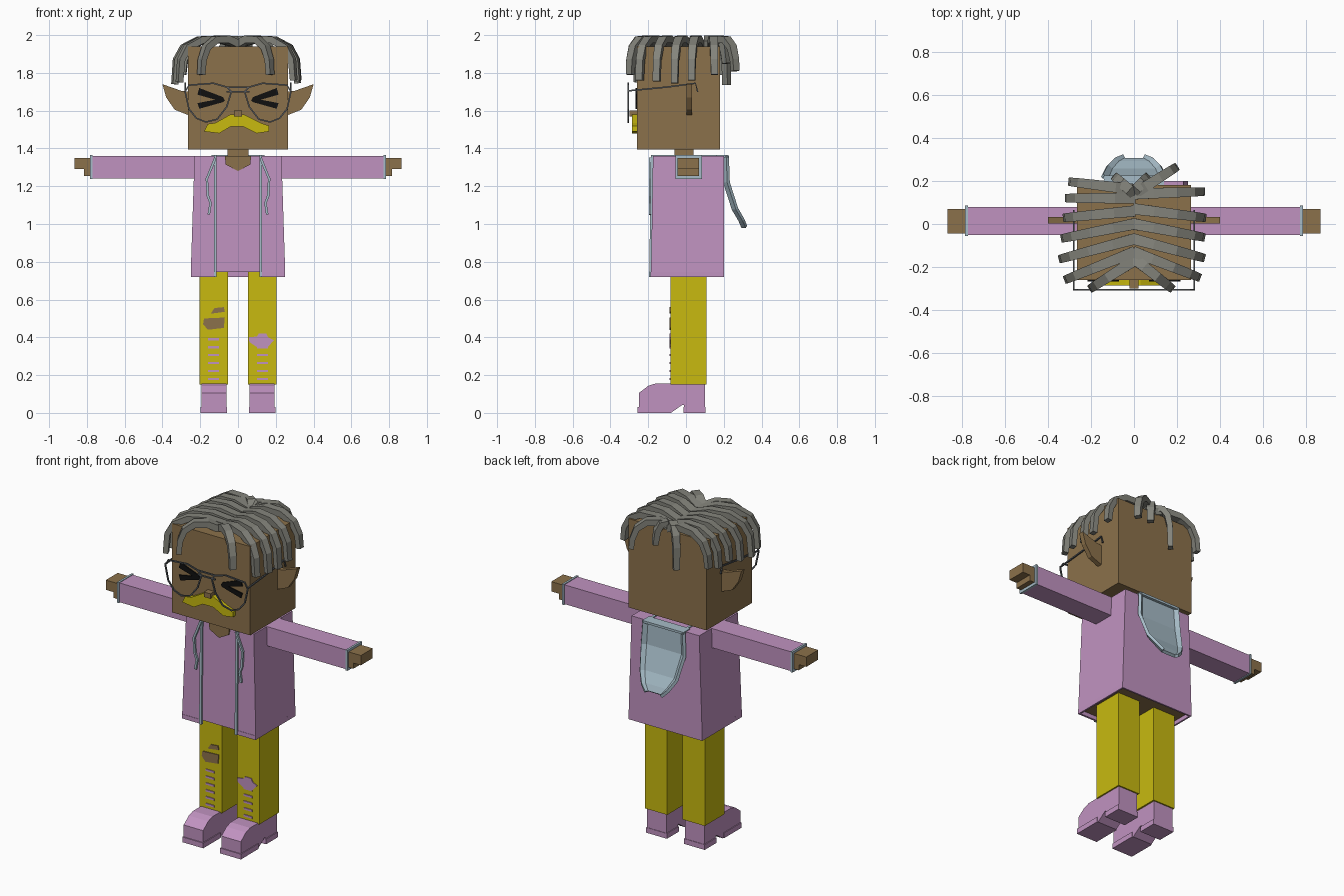
import bpy
import bmesh
from mathutils import Vector

default_cube = bpy.data.objects.get("Cube")
if default_cube:
    bpy.data.objects.remove(default_cube, do_unlink=True)


def material(name, red, green, blue):
    mat = bpy.data.materials.new(name)
    mat.use_nodes = True
    color = (red, green, blue, 1)
    mat.diffuse_color = color
    mat.node_tree.nodes["Principled BSDF"].inputs["Base Color"].default_value = color
    return mat


SKIN = material("brown_skin", 0.26, 0.165, 0.07)
PINK = material("pink_cloth", 0.53, 0.29, 0.53)
YELLOW = material("yellow", 0.58, 0.49, 0.005)
HAIR = material("grey_hair", 0.23, 0.23, 0.2)
BLUE = material("pale_blue", 0.38, 0.5, 0.57)
BLACK = material("black", 0.005, 0.005, 0.005)
FRAME = material("dark_grey_wire", 0.1, 0.11, 0.12)


def finish(name, bm, mat):
    bmesh.ops.recalc_face_normals(bm, faces=bm.faces)
    mesh = bpy.data.meshes.new(name)
    bm.to_mesh(mesh)
    bm.free()
    mesh.materials.append(mat)
    obj = bpy.data.objects.new(name, mesh)
    bpy.context.scene.collection.objects.link(obj)
    return obj


def loft(name, rings, mat):
    """Join rings of points with quads and cap both ends."""
    bm = bmesh.new()
    loops = [[bm.verts.new(p) for p in ring] for ring in rings]
    count = len(loops[0])
    for a, b in zip(loops, loops[1:]):
        for i in range(count):
            j = (i + 1) % count
            bm.faces.new((a[i], a[j], b[j], b[i]))
    bm.faces.new(loops[0])
    bm.faces.new(loops[-1])
    return finish(name, bm, mat)


def rectangle(x, y, z):
    return [(x[i], y[j], z) for i, j in ((0, 0), (1, 0), (1, 1), (0, 1))]


def box(name, x, y, z, mat):
    return loft(name, [rectangle(x, y, z[0]), rectangle(x, y, z[1])], mat)


def front_plate(name, outline, y, mat, side=1):
    return loft(name, [[(side * px, d, pz) for px, pz in outline] for d in y], mat)


def sweep(name, path, across, width, thick, mat, taper=1.0):
    """Run a rectangular section along a path."""
    path = [Vector(p) for p in path]
    across = Vector(across).normalized()
    rings = []
    for i, p in enumerate(path):
        tangent = path[min(i + 1, len(path) - 1)] - path[max(i - 1, 0)]
        up = tangent.cross(across).normalized()
        scale = 1 + (taper - 1) * i / (len(path) - 1)
        a, u = across * width * scale / 2, up * thick * scale / 2
        rings.append([p + a + u, p - a + u, p - a - u, p + a - u])
    return loft(name, rings, mat)


def sided(x, side):
    return (x[0] * side, x[1] * side)


# Head, neck, nose and moustache
box("head", (-0.265, 0.265), (-0.26, 0.18), (1.395, 1.94), SKIN)
box("neck", (-0.055, 0.055), (-0.06, 0.04), (1.35, 1.4), SKIN)
box("nose", (-0.022, 0.022), (-0.3, -0.26), (1.57, 1.6), SKIN)
front_plate("moustache",
            [(-0.18, 1.49), (-0.16, 1.53), (-0.12, 1.535), (-0.04, 1.58), (0.03, 1.58),
             (0.12, 1.535), (0.165, 1.52), (0.165, 1.49), (0.1, 1.48), (0.03, 1.515),
             (-0.04, 1.515), (-0.1, 1.48)], (-0.285, -0.26), YELLOW)

# Torso, with a hem that hangs below the core and opens at the front
core = loft("jacket", [rectangle((-0.25, 0.25), (-0.185, 0.2), 0.745),
                       rectangle((-0.23, 0.23), (-0.175, 0.2), 1.36)], PINK)
core.data.materials.append(SKIN)
for face in core.data.polygons:
    face.material_index = int(face.normal.z < -0.9)
HEM = (0.72, 0.746)
box("hem_back", (-0.25, 0.25), (0.19, 0.2), HEM, PINK)
front_plate("neckline", [(-0.07, 1.361), (0.07, 1.361), (0.065, 1.315), (0, 1.28), (-0.065, 1.315)],
            (-0.184, -0.17), SKIN)

# Hood hanging behind, a scooped sheet with a raised rim
bm = bmesh.new()
rows = []
for z, y, half in ((1.36, 0.2, 0.14), (1.22, 0.205, 0.148), (1.08, 0.25, 0.125),
                   (1.02, 0.285, 0.09), (0.985, 0.3, 0.055)):
    rows.append([bm.verts.new((half * f, y + rim, z))
                 for f, rim in ((-1, 0.02), (-0.82, 0), (0.82, 0), (1, 0.02))])
for a, b in zip(rows, rows[1:]):
    for i in range(3):
        bm.faces.new((a[i], a[i + 1], b[i + 1], b[i]))
hood = finish("hood", bm, BLUE)
shell = hood.modifiers.new("thickness", "SOLIDIFY")
shell.thickness = 0.018
shell.offset = 0
box("hood_collar", (-0.14, 0.14), (0.16, 0.225), (1.352, 1.366), BLUE)

# Paired parts
for label, s in (("left", 1), ("right", -1)):
    # Jacket hem, trim and drawstring
    box(label + "_hem_side", sided((0.24, 0.25), s), (-0.185, 0.2), HEM, PINK)
    box(label + "_hem_front", sided((0.12, 0.25), s), (-0.187, -0.175), HEM, PINK)
    loft(label + "_jacket_trim", [rectangle(sided((0.113, 0.128), s), (-0.195, -0.18), 0.72),
                                  rectangle(sided((0.113, 0.128), s), (-0.185, -0.17), 1.366)], BLUE)
    box(label + "_shoulder_trim", sided((0.113, 0.128), s), (-0.18, 0.2), (1.358, 1.366), BLUE)
    sweep(label + "_drawstring",
          [(s * x, -0.19, z) for x, z in ((0.12, 1.35), (0.14, 1.3), (0.165, 1.24),
                                          (0.16, 1.15), (0.145, 1.11), (0.155, 1.05))],
          (0, 1, 0), 0.012, 0.013, BLUE)

    # Arm, cuff and hand
    box(label + "_sleeve", sided((0.2, 0.775), s), (-0.05, 0.08), (1.242, 1.36), PINK)
    box(label + "_cuff", sided((0.77, 0.783), s), (-0.056, 0.086), (1.238, 1.364), BLUE)
    box(label + "_hand", sided((0.78, 0.866), s), (-0.045, 0.07), (1.29, 1.35), SKIN)
    box(label + "_palm", sided((0.78, 0.815), s), (-0.045, 0.07), (1.255, 1.292), SKIN)

    # Leg and shoe
    box(label + "_trouser_leg", sided((0.052, 0.203), s), (-0.083, 0.108), (0.15, 0.75), YELLOW)
    profile = [(0.1, 0), (0.1, 0.156), (-0.16, 0.156), (-0.2, 0.143), (-0.25, 0.105),
               (-0.25, 0), (-0.08, 0), (-0.02, 0.042), (-0.01, 0.042), (-0.01, 0)]
    loft(label + "_shoe", [[(s * x, y, z) for y, z in profile] for x in (0.062, 0.194)], PINK)
    for part, reach in (("sole", (-0.256, -0.085)), ("heel", (-0.012, 0.103))):
        box(label + "_" + part, sided((0.057, 0.199), s), reach, (0, 0.032), PINK)
    for i in range(6 if s < 0 else 5):
        z = 0.18 + 0.042 * i
        box(f"{label}_trouser_stripe_{i}", sided((0.1, 0.158), s), (-0.088, -0.08),
            (z - 0.006, z + 0.006), PINK)

    # Ear and squeezed eye
    front_plate(label + "_ear", [(0.26, 1.7), (0.3, 1.705), (0.4, 1.74), (0.38, 1.67),
                                 (0.335, 1.605), (0.26, 1.575)], (0.003, 0.033), SKIN, s)
    for part, outline in (
            ("upper", [(0.07, 1.655), (0.08, 1.672), (0.205, 1.72), (0.215, 1.685), (0.12, 1.658)]),
            ("lower", [(0.07, 1.655), (0.12, 1.658), (0.215, 1.64), (0.205, 1.61), (0.08, 1.645)])):
        front_plate(f"{label}_eye_{part}", outline, (-0.267, -0.259), BLACK, s)

    # Glasses rim and temple
    rim = [(0.035, 1.7), (0.06, 1.725), (0.13, 1.745), (0.26, 1.735), (0.28, 1.7), (0.26, 1.61),
           (0.22, 1.56), (0.17, 1.54), (0.11, 1.555), (0.06, 1.62), (0.035, 1.7)]
    sweep(label + "_glasses_rim", [(s * x, -0.305, z) for x, z in rim],
          (0, 1, 0), 0.008, 0.008, FRAME)
    sweep(label + "_glasses_temple",
          [(s * 0.28, y, z) for y, z in ((-0.305, 1.705), (-0.1, 1.725), (0.05, 1.745), (0.062, 1.7))],
          (1, 0, 0), 0.008, 0.008, FRAME)

for name, z in (("glasses_bridge", 1.7), ("glasses_top_bar", 1.725)):
    box(name, (-0.06, 0.06), (-0.309, -0.301), (z - 0.004, z + 0.004), FRAME)

# Torn knees
FLAT = (-0.088, -0.08)
front_plate("right_knee_tear", [(-0.18, 0.5), (-0.07, 0.505), (-0.075, 0.45), (-0.16, 0.44), (-0.185, 0.47)],
            FLAT, SKIN)
front_plate("right_upper_tear", [(-0.145, 0.525), (-0.125, 0.555), (-0.075, 0.56), (-0.07, 0.535)],
            FLAT, SKIN)
front_plate("left_knee_patch", [(0.058, 0.4), (0.1, 0.405), (0.11, 0.42), (0.15, 0.42), (0.16, 0.4),
                                (0.19, 0.385), (0.155, 0.345), (0.105, 0.345), (0.06, 0.375)], FLAT, PINK)

# Hair locks: root, tip and tip height, arching out from the centre parting
LOCKS = [
    ("left", 0.14, 0.315, 0.15, 1.79), ("left", 0.07, 0.32, 0.03, 1.76),
    ("left", 0, 0.315, -0.06, 1.745), ("left", -0.07, 0.315, -0.155, 1.755),
    ("left", -0.13, 0.295, -0.245, 1.76), ("left", -0.16, 0.17, -0.295, 1.79),
    ("left", 0.14, 0.19, 0.26, 1.81), ("left", 0.15, 0.06, 0.215, 1.85),
    ("right", 0.16, -0.29, 0.195, 1.79), ("right", 0.12, -0.305, 0.12, 1.77),
    ("right", 0.06, -0.315, 0.03, 1.78), ("right", 0, -0.325, -0.065, 1.75),
    ("right", -0.07, -0.335, -0.16, 1.74), ("right", -0.13, -0.31, -0.255, 1.75),
    ("right", -0.17, -0.195, -0.295, 1.79), ("right", 0.14, -0.085, 0.215, 1.735),
]
for number, (label, root_y, tip_x, tip_y, tip_z) in enumerate(LOCKS):
    root, tip = Vector((0, root_y, 0)), Vector((tip_x, tip_y, 0))
    path = []
    for reach, z in ((0, 1.95), (0.3, 1.978), (0.62, 1.975), (0.86, 1.935), (0.97, 1.87), (1, tip_z)):
        point = root.lerp(tip, reach)
        point.z = z
        path.append(point)
    heading = tip - root
    sweep(f"{label}_hair_lock_{number}", path, (-heading.y, heading.x, 0), 0.052, 0.042, HAIR, taper=0.7)
